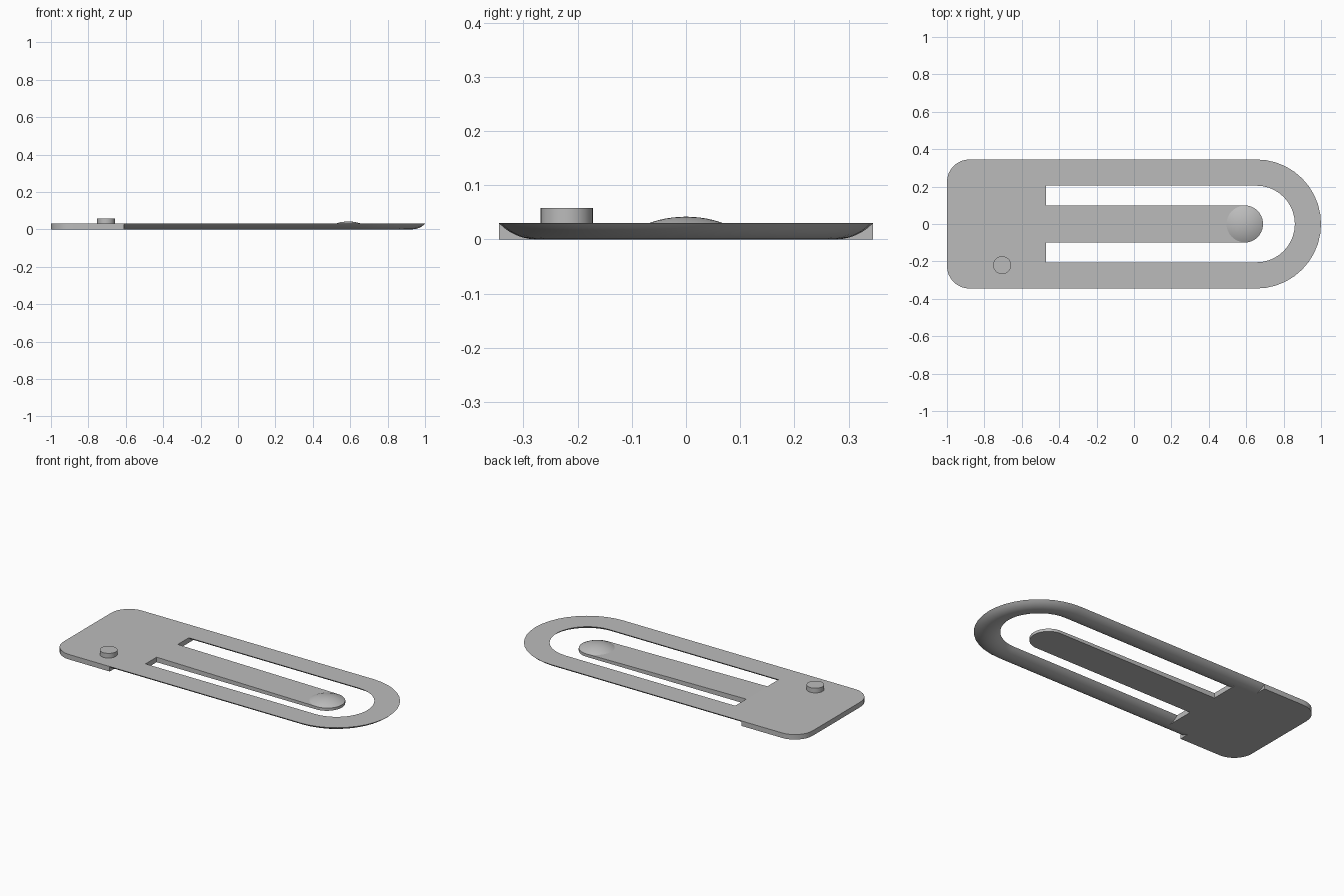
import bpy
import bmesh
from math import sin, cos, pi, radians, sqrt, asin

if "Cube" in bpy.data.objects:
    bpy.data.objects.remove(bpy.data.objects["Cube"], do_unlink=True)

THICK = 0.03
OUTER, INNER = 0.345, 0.205      # loop half widths
MID, HALF = (OUTER + INNER) / 2, (OUTER - INNER) / 2
BEND_X = 1 - OUTER               # centre of the rounded loop end
STEP_X, ROOT_X = -0.61, -0.47    # plate step, slot start
TIP_X, TIP_R = 0.59, 0.10        # rounded tongue tip

grey = bpy.data.materials.new("matte_grey")
grey.use_nodes = True
colour = (0.5, 0.5, 0.5, 1)
grey.diffuse_color = colour
grey.node_tree.nodes["Principled BSDF"].inputs["Base Color"].default_value = colour


def finish(name, bm, smooth=False):
    bmesh.ops.recalc_face_normals(bm, faces=bm.faces)
    mesh = bpy.data.meshes.new(name)
    bm.to_mesh(mesh)
    bm.free()
    mesh.materials.append(grey)
    obj = bpy.data.objects.new(name, mesh)
    bpy.context.collection.objects.link(obj)
    if smooth:
        bpy.ops.object.select_all(action='DESELECT')
        obj.select_set(True)
        bpy.context.view_layer.objects.active = obj
        bpy.ops.object.shade_smooth_by_angle(angle=radians(35))
    return obj


def arc(cx, cy, r, a0, a1, n):
    angles = [radians(a0 + (a1 - a0) * i / n) for i in range(n + 1)]
    return [(cx + r * cos(a), cy + r * sin(a)) for a in angles]


def loft(name, rings, smooth=False):
    """Skin a list of closed rings and cap both ends."""
    bm = bmesh.new()
    rows = [[bm.verts.new(p) for p in ring] for ring in rings]
    for a, b in zip(rows, rows[1:]):
        for i in range(len(a)):
            j = (i + 1) % len(a)
            bm.faces.new((a[i], a[j], b[j], b[i]))
    bm.faces.new(rows[0])
    bm.faces.new(rows[-1])
    return finish(name, bm, smooth)


def prism(name, outline, z0, top, smooth=False):
    return loft(name, [[(x, y, z0) for x, y in outline],
                       [(x, y, top(x)) for x, y in outline]], smooth)


# Wide end plate with two rounded corners
R = 0.12
plate = [(STEP_X, -OUTER), (STEP_X, OUTER)]
plate += arc(-1 + R, OUTER - R, R, 90, 180, 8)
plate += arc(-1 + R, -OUTER + R, R, 180, 270, 8)
prism("end_plate", plate, 0, lambda x: THICK, True)

# Bridge between the loop legs, up to the slots
section = [(-MID, 0), (MID, 0), (INNER, THICK), (-INNER, THICK)]
loft("slot_bridge", [[(x, y, z) for y, z in section] for x in (STEP_X, ROOT_X)])

# Loop: flat-topped, round-bottomed section swept round a U path
big = (HALF ** 2 + THICK ** 2) / (2 * THICK)
spread = asin(HALF / big) * 180 / pi
profile = arc(0, big, big, 270 - spread, 270 + spread, 12)
path = [(STEP_X, -90)] + [(BEND_X, -90 + 180 * i / 20) for i in range(21)] + [(STEP_X, 90)]
rings = []
for x, deg in path:
    a = radians(deg)
    rings.append([(x + (MID + u) * cos(a), (MID + u) * sin(a), z) for u, z in profile])
loft("outer_loop", rings, True)

# Tongue, thinning gently towards its rounded tip
TIP_Z = 0.016
tongue = [(ROOT_X, TIP_R), (ROOT_X, -TIP_R)] + arc(TIP_X, 0, TIP_R, -90, 90, 20)
slope = (THICK - TIP_Z) / (TIP_X + TIP_R - ROOT_X)
prism("tongue", tongue, 0, lambda x: THICK - slope * (x - ROOT_X), True)

# Shallow dome on the tongue tip
rise = 0.042 - TIP_Z
ball = (TIP_R ** 2 + rise ** 2) / (2 * rise)
rings = []
for i in range(9):
    r = TIP_R * (1 - i / 8) + 0.001 * i / 8
    z = TIP_Z + rise - ball + sqrt(ball ** 2 - r ** 2)
    rings.append([(x, y, z) for x, y in arc(TIP_X, 0, r, 0, 360, 40)[:-1]])
loft("tip_dome", rings, True)

# Small round button on the plate
prism("button", arc(-0.705, -0.22, 0.048, 0, 360, 32)[:-1], THICK - 0.005, lambda x: 0.058, True)
